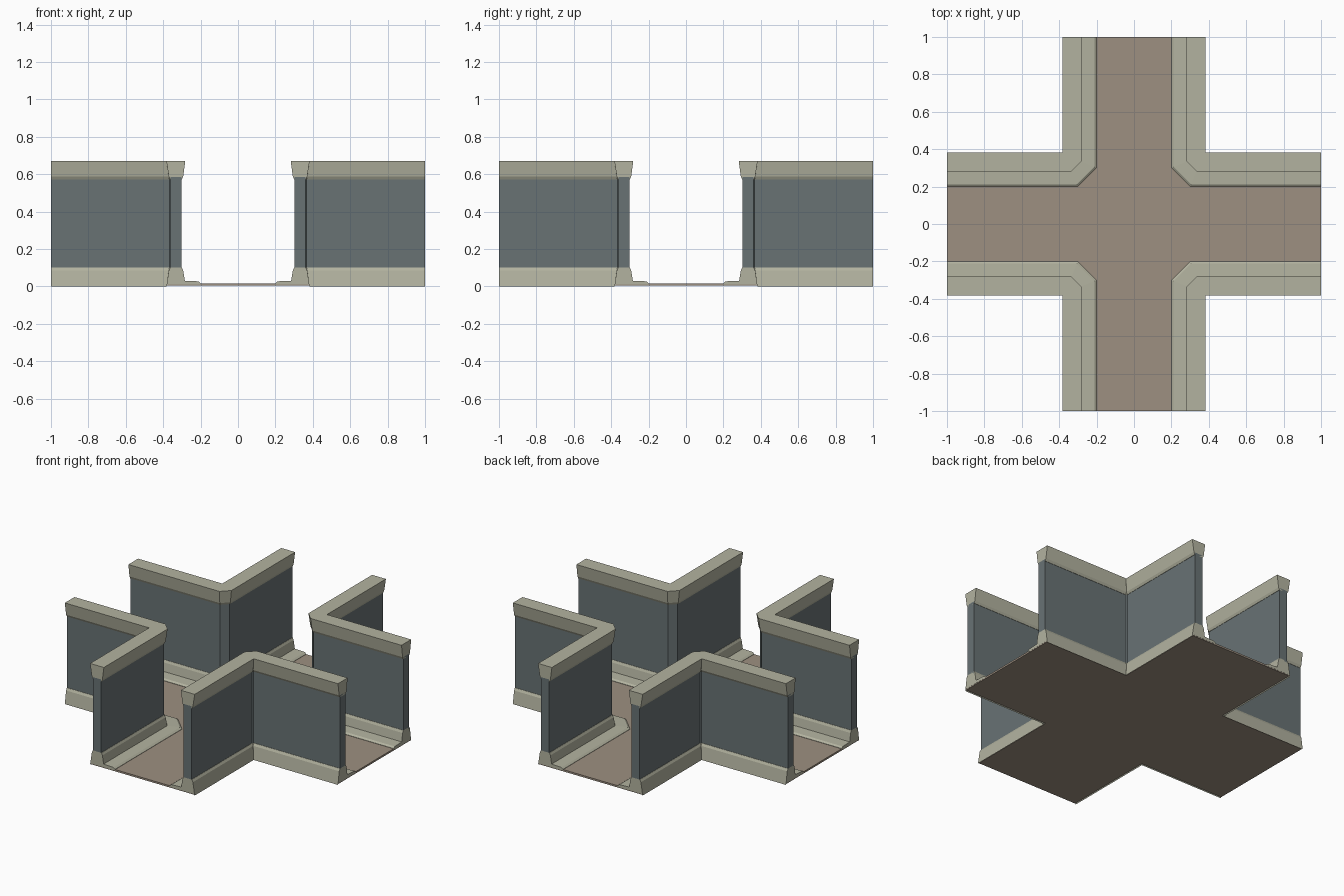
import bpy
import bmesh

if "Cube" in bpy.data.objects:
    bpy.data.objects.remove(bpy.data.objects["Cube"])


def material(name, rgb):
    m = bpy.data.materials.new(name)
    m.diffuse_color = (*rgb, 1)
    m.use_nodes = True
    m.node_tree.nodes["Principled BSDF"].inputs["Base Color"].default_value = m.diffuse_color
    return m


STONE = material("pale_trim", (0.45, 0.45, 0.35))
PANEL = material("grey_panel", (0.14, 0.17, 0.175))
EARTH = material("brown_floor", (0.34, 0.28, 0.22))


def finish(bm, name, mat):
    bmesh.ops.remove_doubles(bm, verts=bm.verts, dist=0.0005)
    bmesh.ops.recalc_face_normals(bm, faces=bm.faces)
    mesh = bpy.data.meshes.new(name)
    bm.to_mesh(mesh)
    bm.free()
    mesh.materials.append(mat)
    obj = bpy.data.objects.new(name, mesh)
    bpy.context.collection.objects.link(obj)
    return obj


def corner_sweep(name, profile, mat):
    """Sweep a closed (distance, height) profile round one corner, then mirror to all four."""
    bm = bmesh.new()
    rows = []
    for d, z in profile:
        c = max(0, 0.1 - (d - 0.2) * 0.586)  # chamfer shrinks to a sharp outer corner
        path = [(d, 1), (d, d + c), (d + c, d), (1, d)]
        rows.append([bm.verts.new((x, y, z)) for x, y in path])
    n = len(rows)
    for i in range(n):
        a, b = rows[i], rows[(i + 1) % n]
        for k in range(3):
            bm.faces.new((a[k], a[k + 1], b[k + 1], b[k]))
    for k in (0, 3):
        bm.faces.new([r[k] for r in rows])
    bmesh.ops.dissolve_degenerate(bm, edges=bm.edges, dist=0.0005)
    obj = finish(bm, name, mat)
    mod = obj.modifiers.new("four_corners", 'MIRROR')
    mod.use_axis = (True, True, False)
    mod.use_mirror_merge = False
    return obj


# Base trim with a low ledge reaching towards the path
corner_sweep("base_trim", [
    (0.383, 0), (0.370, 0.085), (0.362, 0.10), (0.300, 0.10), (0.293, 0.085),
    (0.284, 0.030), (0.212, 0.027), (0.20, 0.018), (0.20, 0.010), (0.375, 0.010)], STONE)

# Wall panels
corner_sweep("wall_panels", [
    (0.302, 0.09), (0.360, 0.09), (0.360, 0.585), (0.302, 0.585)], PANEL)

# Flared top rail
corner_sweep("top_rail", [
    (0.300, 0.572), (0.362, 0.572), (0.370, 0.587), (0.383, 0.67),
    (0.282, 0.67), (0.293, 0.587)], STONE)

# Cross-shaped floor slab
w, e = 0.376, 0.999
quarter = [(e, -w), (e, w), (w, w)]
outline = []
for turn in range(4):
    outline += quarter
    quarter = [(-y, x) for x, y in quarter]
bm = bmesh.new()
face = bm.faces.new([bm.verts.new((x, y, 0.004)) for x, y in outline])
top = bmesh.ops.extrude_face_region(bm, geom=[face], use_keep_orig=True)
bmesh.ops.translate(bm, vec=(0, 0, 0.012),
                    verts=[g for g in top["geom"] if isinstance(g, bmesh.types.BMVert)])
finish(bm, "floor", EARTH)
